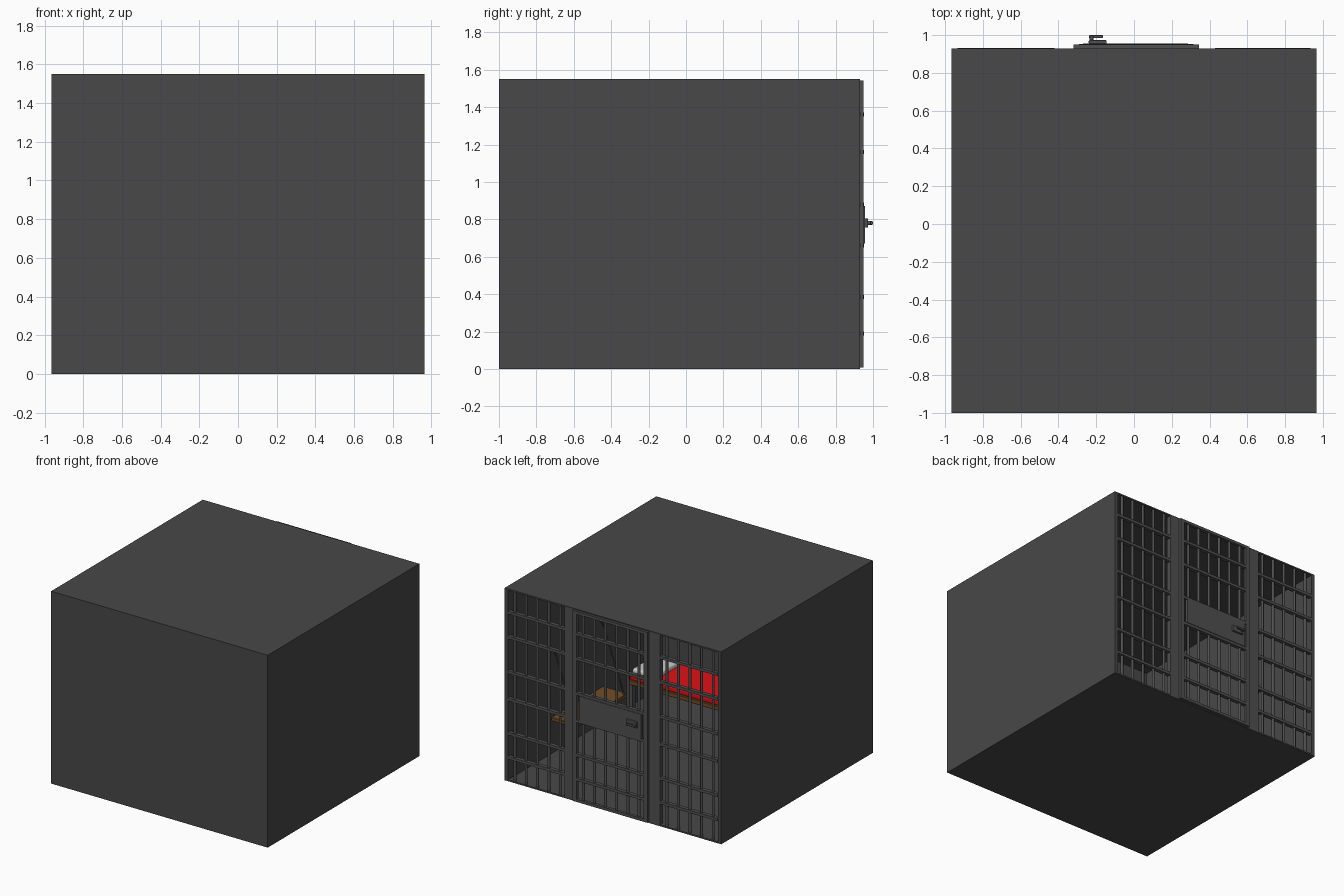
import bpy, math
from mathutils import Vector, Matrix

if "Cube" in bpy.data.objects:
    bpy.data.objects.remove(bpy.data.objects["Cube"])


def mat(name, r, g, b):
    m = bpy.data.materials.new(name)
    m.diffuse_color = (r, g, b, 1)
    m.use_nodes = True
    m.node_tree.nodes["Principled BSDF"].inputs["Base Color"].default_value = m.diffuse_color
    return m


CONCRETE = mat("concrete", .065, .065, .065)
STEEL = mat("steel", .08, .08, .08)
WOOD = mat("wood", .17, .075, .02)
RED = mat("red_cloth", .75, .005, .008)
WHITE = mat("white_cloth", .75, .75, .75)


def box(name, x, y, z, m, bevel=0, segs=2):
    """Box from (min, max) ranges."""
    bpy.ops.mesh.primitive_cube_add(size=1)
    o = bpy.context.object
    o.name = name
    o.data.transform(Matrix.Diagonal((x[1] - x[0], y[1] - y[0], z[1] - z[0], 1)))
    o.location = ((x[0] + x[1]) / 2, (y[0] + y[1]) / 2, (z[0] + z[1]) / 2)
    o.data.materials.append(m)
    if bevel:
        b = o.modifiers.new("bevel", 'BEVEL')
        b.width, b.segments = bevel, segs
    return o


def rod(name, a, b, r, m, sides=10):
    """Round bar between two points."""
    a, b = Vector(a), Vector(b)
    bpy.ops.mesh.primitive_cylinder_add(vertices=sides, radius=r, depth=(b - a).length,
                                        location=(a + b) / 2)
    o = bpy.context.object
    o.name = name
    o.rotation_euler = (b - a).to_track_quat('Z', 'Y').to_euler()
    o.data.materials.append(m)
    bpy.ops.object.shade_smooth_by_angle(angle=math.radians(40))
    return o


def chain(name, a, b, m):
    """Stretched torus links, each turned a quarter against the last."""
    a, b = Vector(a), Vector(b)
    n = round((b - a).length / .021)
    rot = (b - a).to_track_quat('X', 'Z').to_matrix().to_4x4()
    bpy.ops.mesh.primitive_torus_add(major_radius=.008, minor_radius=.0022,
                                     major_segments=10, minor_segments=5)
    base = bpy.context.object
    base.name = name
    src = base.data
    src.transform(Matrix.Diagonal((1.5, .85, 1, 1)))
    src.materials.append(m)
    for i in range(n):
        o = base if i == 0 else bpy.data.objects.new(f"{name}_link", src)
        if i:
            bpy.context.collection.objects.link(o)
        o.matrix_world = (Matrix.Translation(a.lerp(b, (i + .5) / n)) @ rot
                          @ Matrix.Rotation(math.pi / 2 * (i % 2), 4, 'X'))


W, T, H, YB, YF = .965, .03, 1.55, .93, -1.0
IN = W - T

# Concrete shell, open at the back
box("floor", (-W, W), (YF, YB), (0, .012), CONCRETE)
box("ceiling", (-W, W), (YF, YB), (H - .012, H), CONCRETE)
box("front_wall", (-IN, IN), (YF, YF + T), (.012, H - .012), CONCRETE)
for s, side in ((-1, "left"), (1, "right")):
    box(f"{side}_wall", tuple(sorted((s * IN, s * W))), (YF, YB), (.012, H - .012), CONCRETE)

# Fixed bar panels either side of the door
RAILS = (.19, .385, .66, .88, 1.16, 1.36)
YG = .915
for side, x0, x1 in (("right", .43, IN), ("left", -IN, -.42)):
    n = 5
    for i in range(n):
        x = x0 + (x1 - x0) * (i + .5) / n
        rod(f"{side}_bar", (x, YG, .01), (x, YG, H - .01), .011, STEEL)
    for z in RAILS:
        box(f"{side}_rail", (x0, x1), (YG - .014, YG + .017), (z - .011, z + .011), STEEL)

# Door posts
box("right_post", (.345, .43), (.895, .93), (.012, H - .012), STEEL)
box("left_post", (-.42, -.32), (.895, .93), (.012, H - .012), STEEL)

# Sliding door: frame, bars, rails
D0, D1 = -.32, .345
for x0, x1 in ((D0, D0 + .035), (D1 - .035, D1)):
    box("door_stile", (x0, x1), (.925, .95), (.008, H - .008), STEEL)
for z0, z1 in ((.008, .03), (H - .03, H - .008)):
    box("door_end_rail", (D0 + .035, D1 - .035), (.925, .95), (z0, z1), STEEL)
for i in range(6):
    x = D0 + .035 + (D1 - D0 - .07) * (i + .5) / 6
    rod("door_bar", (x, .934, .02), (x, .934, H - .02), .011, STEEL)
for z in RAILS:
    box("door_rail", (D0 + .03, D1 - .03), (.922, .952), (z - .011, z + .011), STEEL)

# Lock plate and handle
box("door_plate", (-.27, .285), (.93, .956), (.67, .87), STEEL)
box("lock_case", (-.24, -.145), (.955, .973), (.755, .805), STEEL, .004)
rod("handle_stem", (-.225, .97, .78), (-.225, .995, .78), .011, STEEL)
box("handle_lever", (-.238, -.165), (.985, 1.0), (.772, .788), STEEL, .003)

# Wall benches hung on chains
for s, side in ((-1, "left"), (1, "right")):
    box(f"{side}_bench", tuple(sorted((s * .715, s * IN))), (-.28, .38), (.275, .305), WOOD, .004, 1)
    for y in (-.255, .355):
        rod(f"{side}_wall_ring", (s * IN, y, .84), (s * (IN - .015), y, .84), .012, STEEL)
        rod(f"{side}_bench_bolt", (s * .735, y, .3), (s * .735, y, .315), .009, STEEL)
        chain(f"{side}_chain", (s * (IN - .01), y, .84), (s * .735, y, .31), STEEL)

# Bed along the front wall
B0, B1, BY0, BY1 = -.35, .93, -.965, -.585
for x in (B0 + .005, B1 - .04):
    for y in (BY0 + .005, BY1 - .04):
        box("bed_leg", (x, x + .035), (y, y + .035), (.012, .21), STEEL)
box("bed_frame", (B0, B1), (BY0, BY1), (.205, .24), WOOD, .004, 1)
box("mattress", (B0 + .01, B1 - .01), (BY0 + .005, BY1 - .008), (.24, .285), RED, .012, 3)
box("pillow", (.70, .915), (BY0 + .03, BY1 - .03), (.28, .325), WHITE, .018, 3)
